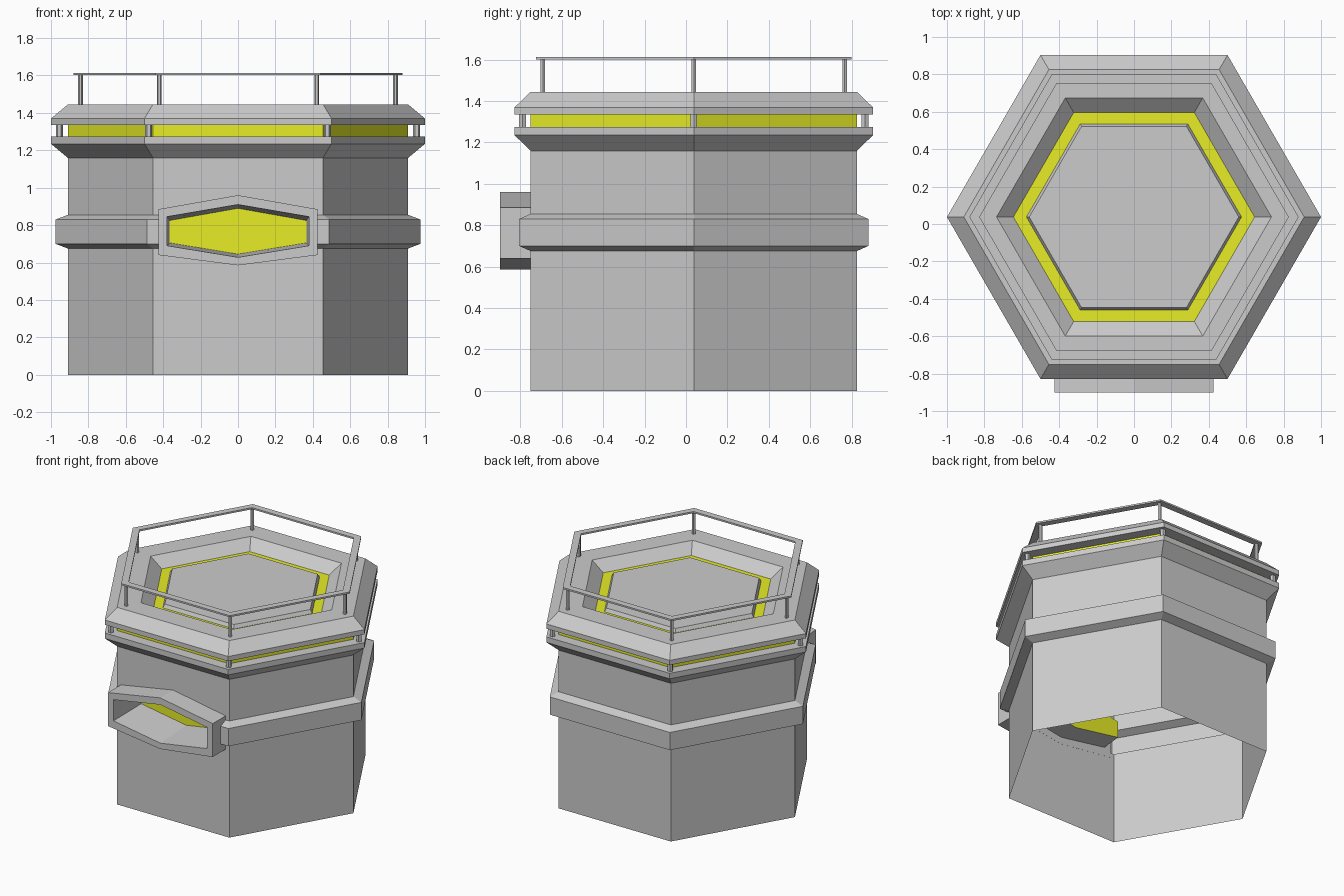
import bpy, bmesh
from math import cos, sin, pi

if "Cube" in bpy.data.objects:
    bpy.data.objects.remove(bpy.data.objects["Cube"])

CY = 0.0375  # y of the hexagon centre
yellow = bpy.data.materials.new("yellow_light")
yellow.diffuse_color = (0.80, 0.85, 0.02, 1)
yellow.use_nodes = True
yellow.node_tree.nodes["Principled BSDF"].inputs["Base Color"].default_value = yellow.diffuse_color


def make(name, bm, mat=None, recalc=False):
    if recalc:
        bmesh.ops.recalc_face_normals(bm, faces=bm.faces)
    me = bpy.data.meshes.new(name)
    bm.to_mesh(me)
    bm.free()
    ob = bpy.data.objects.new(name, me)
    bpy.context.collection.objects.link(ob)
    if mat:
        me.materials.append(mat)
    return ob


def skin(bm, loops, closed=False):
    """Join successive vertex loops with quads."""
    pairs = list(zip(loops, loops[1:])) + ([(loops[-1], loops[0])] if closed else [])
    for a, b in pairs:
        n = len(a)
        for i in range(n):
            j = (i + 1) % n
            bm.faces.new((a[i], a[j], b[j], b[i]))


def hex_lathe(name, profile, bottom=False, top=False, closed=False, mat=None):
    """Sweep a (radius, z) profile around a hexagon."""
    bm = bmesh.new()
    loops = [[bm.verts.new((r * cos(k * pi / 3), CY + r * sin(k * pi / 3), z))
              for k in range(6)] for r, z in profile]
    skin(bm, loops, closed)
    if bottom:
        bm.faces.new(loops[0][::-1])
    if top:
        bm.faces.new(loops[-1])
    return make(name, bm, mat)


def window_loop(bm, y, w, bot, lo, hi, top):
    pts = [(0, bot), (w, lo), (w, hi), (0, top), (-w, hi), (-w, lo)]
    return [bm.verts.new((x, y, z)) for x, z in pts]


OUTER = (0.425, 0.585, 0.64, 0.885, 0.96)
MOUTH = (0.38, 0.628, 0.69, 0.845, 0.91)
PANE = (0.365, 0.645, 0.705, 0.825, 0.89)
WALL = tuple((m + p) / 2 for m, p in zip(MOUTH, PANE))

# main tower wall with the belt and lower collar
body = hex_lathe("tower_body", [
    (0.91, 0), (0.91, 0.675), (0.975, 0.70), (0.975, 0.83), (0.91, 0.855),
    (0.91, 1.16), (1.0, 1.235), (1.0, 1.275), (0.91, 1.275)], bottom=True, top=True)

# window recess cut into the front wall
bm = bmesh.new()
a, b = window_loop(bm, -0.9, *MOUTH), window_loop(bm, -0.6, *PANE)
skin(bm, [a, b])
bm.faces.new(a)
bm.faces.new(b[::-1])
cutter = make("window_cutter", bm, recalc=True)
cutter.hide_render = True
mod = body.modifiers.new("window_recess", 'BOOLEAN')
mod.operation, mod.solver, mod.object = 'DIFFERENCE', 'EXACT', cutter
bpy.context.view_layer.objects.active = body
bpy.ops.object.modifier_apply(modifier=mod.name)
bpy.data.objects.remove(cutter)

# open underside; drop inner cap and recess back (the pane fills it)
bm = bmesh.new()
bm.from_mesh(body.data)
drop = [f for f in bm.faces
        if all(v.co.z < 0.001 for v in f.verts)
        or all(abs(v.co.y + 0.6) < 0.001 for v in f.verts)
        or (all(abs(v.co.z - 1.275) < 0.001 for v in f.verts)
            and abs(f.calc_center_median().x) < 0.3
            and abs(f.calc_center_median().y - CY) < 0.3)]
bmesh.ops.delete(bm, geom=drop, context='FACES')
bm.to_mesh(body.data)
bm.free()

# window pane
bm = bmesh.new()
bm.faces.new(window_loop(bm, -0.6, *PANE))
make("window_pane", bm, yellow)

# projecting window frame
bm = bmesh.new()
skin(bm, [window_loop(bm, -0.75, *OUTER), window_loop(bm, -0.9, *OUTER),
          window_loop(bm, -0.9, *MOUTH), window_loop(bm, -0.75, *WALL)], closed=True)
make("window_frame", bm, recalc=True)

# glowing strip in the collar groove, roof rim, roof light and platform
hex_lathe("light_strip", [(0.91, 1.275), (0.91, 1.335)], mat=yellow)
hex_lathe("roof_rim", [(0.91, 1.335), (1.0, 1.335), (1.0, 1.37), (0.91, 1.445),
                       (0.735, 1.445), (0.645, 1.375)])
hex_lathe("roof_light", [(0.645, 1.375), (0.575, 1.375)], mat=yellow)
hex_lathe("roof_platform", [(0.575, 1.375), (0.56, 1.40)], top=True)

# railing
hex_lathe("railing", [(0.825, 1.602), (0.88, 1.602), (0.88, 1.614), (0.825, 1.614)],
          closed=True)


def corner_posts(name, ring, r, z0, z1):
    """One small six-sided post at each hexagon corner."""
    for k in range(6):
        cx, cy = ring * cos(k * pi / 3), CY + ring * sin(k * pi / 3)
        bm = bmesh.new()
        loops = [[bm.verts.new((cx + r * cos(i * pi / 3), cy + r * sin(i * pi / 3), z))
                  for i in range(6)] for z in (z0, z1)]
        skin(bm, loops)
        bm.faces.new(loops[0][::-1])
        bm.faces.new(loops[1])
        make(f"{name}_{k + 1}", bm)


corner_posts("railing_post", 0.842, 0.013, 1.445, 1.602)
corner_posts("groove_post", 0.955, 0.019, 1.275, 1.335)
